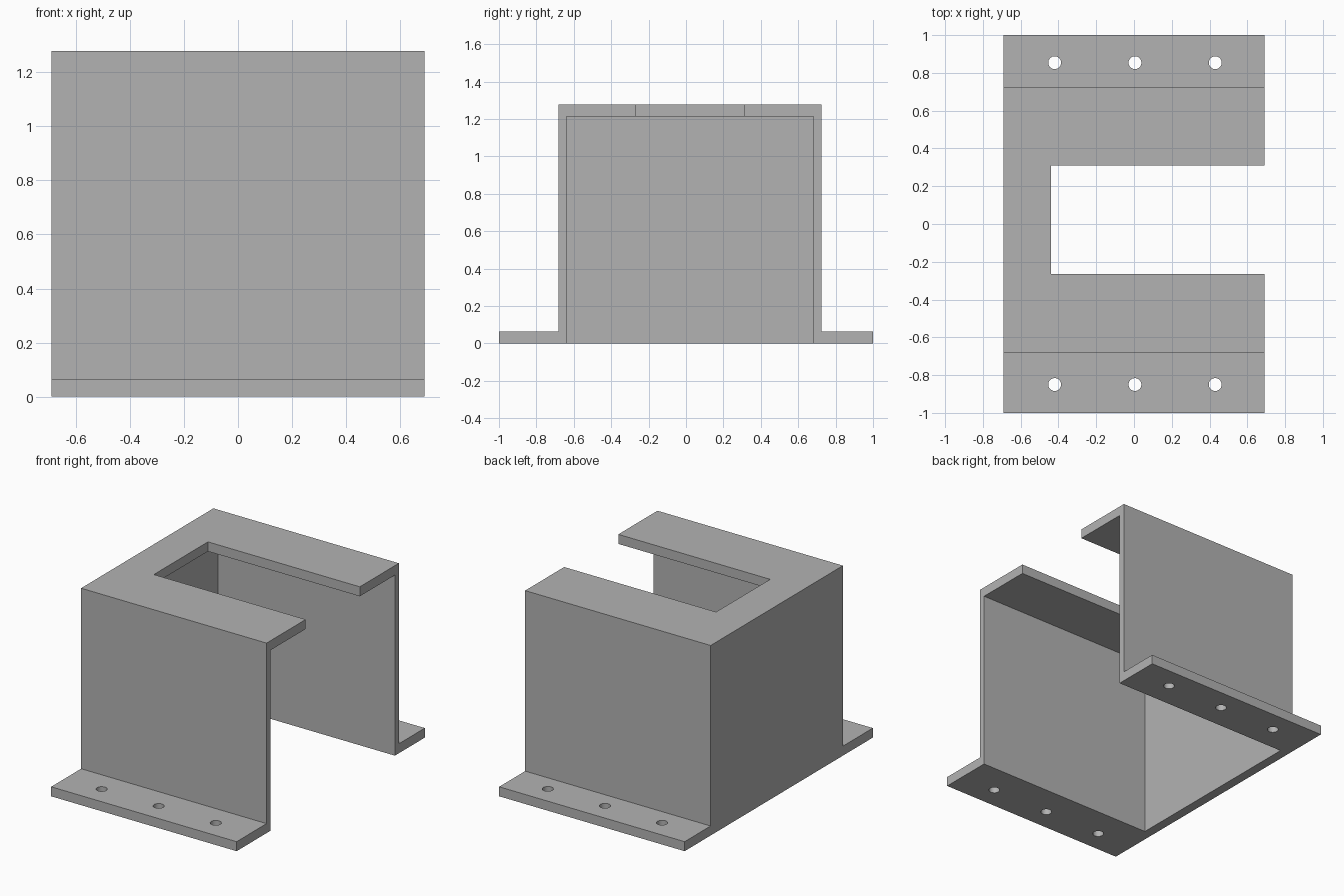
import bpy
import bmesh

cube = bpy.data.objects.get("Cube")
if cube:
    bpy.data.objects.remove(cube, do_unlink=True)

HALF_X = 0.69
HEIGHT = 1.278
PLATE = 0.064                      # thickness of flanges, top and end wall
WALL = 0.042                       # thickness of side walls
FRONT, BACK = -0.682, 0.724        # outer faces of the side walls
EXTRA = 0.1                        # cutter overshoot

grey = bpy.data.materials.new("plain grey")
grey.use_nodes = True
colour = (0.45, 0.45, 0.45, 1)
grey.diffuse_color = colour
grey.node_tree.nodes["Principled BSDF"].inputs["Base Color"].default_value = colour


def make_object(name, bm):
    bmesh.ops.recalc_face_normals(bm, faces=bm.faces)
    mesh = bpy.data.meshes.new(name)
    bm.to_mesh(mesh)
    bm.free()
    mesh.materials.append(grey)
    obj = bpy.data.objects.new(name, mesh)
    bpy.context.collection.objects.link(obj)
    return obj


def prism(name, profile, x0, x1):
    """Extrude a (y, z) outline along x."""
    bm = bmesh.new()
    face = bm.faces.new([bm.verts.new((x0, y, z)) for y, z in profile])
    grown = bmesh.ops.extrude_face_region(bm, geom=[face])["geom"]
    verts = [v for v in grown if isinstance(v, bmesh.types.BMVert)]
    bmesh.ops.translate(bm, vec=(x1 - x0, 0, 0), verts=verts)
    return make_object(name, bm)


def block(name, x0, x1, y0, y1, z0, z1):
    return prism(name, [(y0, z0), (y1, z0), (y1, z1), (y0, z1)], x0, x1)


def hole(x, y):
    bm = bmesh.new()
    bmesh.ops.create_cone(bm, cap_ends=True, segments=32, radius1=0.034,
                          radius2=0.034, depth=4 * PLATE)
    bmesh.ops.translate(bm, vec=(x, y, 0), verts=bm.verts)
    return make_object("bolt_hole_cutter", bm)


# Hat-shaped body with mounting flanges front and back
bracket = prism("mounting_bracket", [
    (-1, 0), (1, 0), (1, PLATE), (BACK, PLATE), (BACK, HEIGHT),
    (FRONT, HEIGHT), (FRONT, PLATE), (-1, PLATE)], -HALF_X, HALF_X)

# Hollow inside, open below and on one end; slot in the top; bolt holes
cutters = [
    block("cavity_cutter", -HALF_X + PLATE, HALF_X + EXTRA,
          FRONT + WALL, BACK - WALL, -EXTRA, HEIGHT - PLATE),
    block("top_slot_cutter", -0.44, HALF_X + EXTRA,
          -0.266, 0.309, HEIGHT - 2 * PLATE, HEIGHT + EXTRA),
]
cutters += [hole(x, y) for x in (-0.42, 0.005, 0.43) for y in (-0.85, 0.854)]

for cutter in cutters:
    cutter.hide_render = True
    mod = bracket.modifiers.new(cutter.name, 'BOOLEAN')
    mod.operation = 'DIFFERENCE'
    mod.solver = 'EXACT'
    mod.object = cutter

# Bake the cuts and drop the cutters
graph = bpy.context.evaluated_depsgraph_get()
result = bpy.data.meshes.new_from_object(bracket.evaluated_get(graph))
bracket.modifiers.clear()
bracket.data = result
for cutter in cutters:
    bpy.data.objects.remove(cutter, do_unlink=True)

# Smooth hole walls, crisp edges elsewhere
bpy.ops.object.select_all(action='DESELECT')
bracket.select_set(True)
bpy.context.view_layer.objects.active = bracket
bpy.ops.object.shade_smooth_by_angle()
